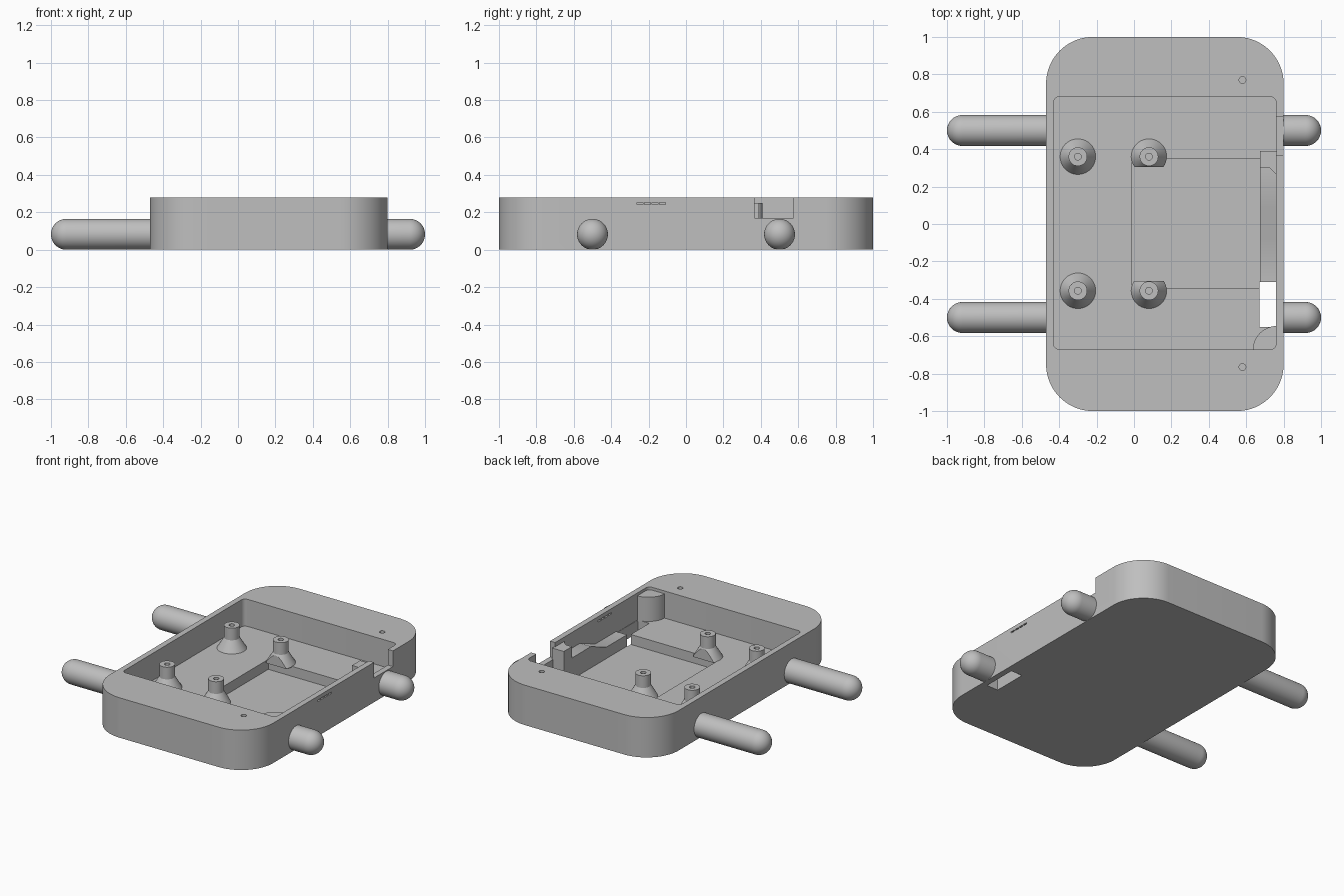
import bpy
import bmesh
from math import cos, sin, pi, radians
from mathutils import Matrix

if "Cube" in bpy.data.objects:
    bpy.data.objects.remove(bpy.data.objects["Cube"], do_unlink=True)

grey = bpy.data.materials.new("plain grey")
grey.use_nodes = True
colour = (0.52, 0.52, 0.52, 1)
grey.diffuse_color = colour
grey.node_tree.nodes["Principled BSDF"].inputs["Base Color"].default_value = colour

TOP, FLOOR, POCKET = 0.28, 0.09, 0.02


def finish(name, bm):
    bmesh.ops.recalc_face_normals(bm, faces=bm.faces)
    mesh = bpy.data.meshes.new(name)
    bm.to_mesh(mesh)
    bm.free()
    mesh.materials.append(grey)
    obj = bpy.data.objects.new(name, mesh)
    bpy.context.collection.objects.link(obj)
    return obj


def prism(name, points, depth):
    """Extrude a closed 3D outline along a vector."""
    bm = bmesh.new()
    face = bm.faces.new([bm.verts.new(p) for p in points])
    made = bmesh.ops.extrude_face_region(bm, geom=[face])["geom"]
    verts = [v for v in made if isinstance(v, bmesh.types.BMVert)]
    bmesh.ops.translate(bm, verts=verts, vec=depth)
    return finish(name, bm)


def rounded_block(name, x0, x1, y0, y1, z0, z1, r=0, steps=12):
    corners = [(x1, y1, -1, -1), (x0, y1, 1, -1), (x0, y0, 1, 1), (x1, y0, -1, 1)]
    pts = []
    for i, (x, y, sx, sy) in enumerate(corners):
        if r == 0:
            pts.append((x, y, z0))
            continue
        for k in range(steps + 1):
            a = (i + k / steps) * pi / 2
            pts.append((x + sx * r + r * cos(a), y + sy * r + r * sin(a), z0))
    return prism(name, pts, (0, 0, z1 - z0))


def lathe(name, profile, matrix, steps=40):
    bm = bmesh.new()
    verts = [bm.verts.new((r, 0, z)) for r, z in profile]
    edges = [bm.edges.new(pair) for pair in zip(verts, verts[1:])]
    bmesh.ops.spin(bm, geom=verts + edges, cent=(0, 0, 0), axis=(0, 0, 1),
                   angle=2 * pi, steps=steps)
    bmesh.ops.remove_doubles(bm, verts=bm.verts, dist=0.0001)
    bmesh.ops.transform(bm, matrix=matrix, verts=bm.verts)
    return finish(name, bm)


def cut(obj, cutter):
    mod = obj.modifiers.new("cut", "BOOLEAN")
    mod.operation = "DIFFERENCE"
    mod.solver = "EXACT"
    mod.object = cutter
    bpy.context.view_layer.objects.active = obj
    bpy.ops.object.modifier_apply(modifier=mod.name)
    bpy.data.objects.remove(cutter, do_unlink=True)


parts = []

# Case tray with its main cavity, sunken pocket and side openings
tray = rounded_block("case_tray", -0.47, 0.80, -1, 1, 0, TOP, 0.25, 20)
parts.append(tray)
cut(tray, rounded_block("cavity", -0.43, 0.76, -0.67, 0.68, FLOOR, 0.4, 0.03, 6))
cut(tray, rounded_block("pocket", -0.01, 0.69, -0.345, 0.35, POCKET, 0.2))
cut(tray, rounded_block("floor_slot", 0.67, 0.758, -0.55, -0.31, -0.1, 0.2))
cut(tray, rounded_block("side_notch", 0.74, 0.9, 0.365, 0.575, 0.17, 0.4))
for i in range(4):
    y = -0.245 + i * 0.04
    cut(tray, rounded_block("vent", 0.74, 0.9, y - 0.016, y + 0.016, 0.242, 0.252))

# Screw holes in the rim
for y in (-0.765, 0.77):
    profile = [(0, 0.12), (0.018, 0.12), (0.018, 0.4), (0, 0.4)]
    cut(tray, lathe("screw_hole", profile, Matrix.Translation((0.58, y, 0)), 20))

# Standoffs with flared feet and a bore
standoff = [(0, FLOOR - 0.005), (0.095, FLOOR - 0.005), (0.095, FLOOR), (0.05, 0.165),
            (0.05, 0.25), (0.018, 0.25), (0.018, 0.18), (0, 0.18)]
for x in (-0.3, 0.08):
    for y in (-0.357, 0.36):
        post = lathe("standoff", standoff, Matrix.Translation((x, y, 0)))
        if x > 0:
            cut(post, rounded_block("trim", -0.2, 0.4, -0.305, 0.305, 0, 0.4))
        parts.append(post)

# Stepped connector rest along the inside wall, with a ramp in the middle
steps = [(0.39, 0.25), (0.30, 0.25), (0.30, 0.17), (0.09, 0.17), (-0.08, 0.10),
         (-0.31, 0.10), (-0.31, 0.01), (0.39, 0.01)]
parts.append(prism("connector_rest", [(0.675, y, z) for y, z in steps], (0.09, 0, 0)))
parts.append(prism("connector_gusset", [(0.72, 0.305, 0.1), (0.765, 0.305, 0.1),
                                        (0.765, 0.26, 0.1)], (0, 0, 0.15)))

# Quarter-round pillar in the inside corner
arc = [(0.765 - 0.13 * cos(k * pi / 24), -0.675 + 0.13 * sin(k * pi / 24), 0.08)
       for k in range(13)]
parts.append(prism("corner_pillar", [(0.765, -0.675, 0.08)] + arc, (0, 0, 0.18)))

# Round-ended side pegs
R = 0.0825
for name, side, root in (("long_peg", -1, 0.46), ("short_peg", 1, 0.79)):
    dome = [(R * cos(k * pi / 24), 1 - R + R * sin(k * pi / 24)) for k in range(13)]
    profile = [(0, root), (R, root)] + dome
    for y in (-0.5, 0.5):
        place = Matrix.Translation((0, y, R)) @ Matrix.Rotation(side * pi / 2, 4, "Y")
        parts.append(lathe(name, profile, place))

bpy.ops.object.select_all(action="DESELECT")
for obj in parts:
    obj.select_set(True)
bpy.context.view_layer.objects.active = tray
bpy.ops.object.shade_smooth_by_angle(angle=radians(30))
